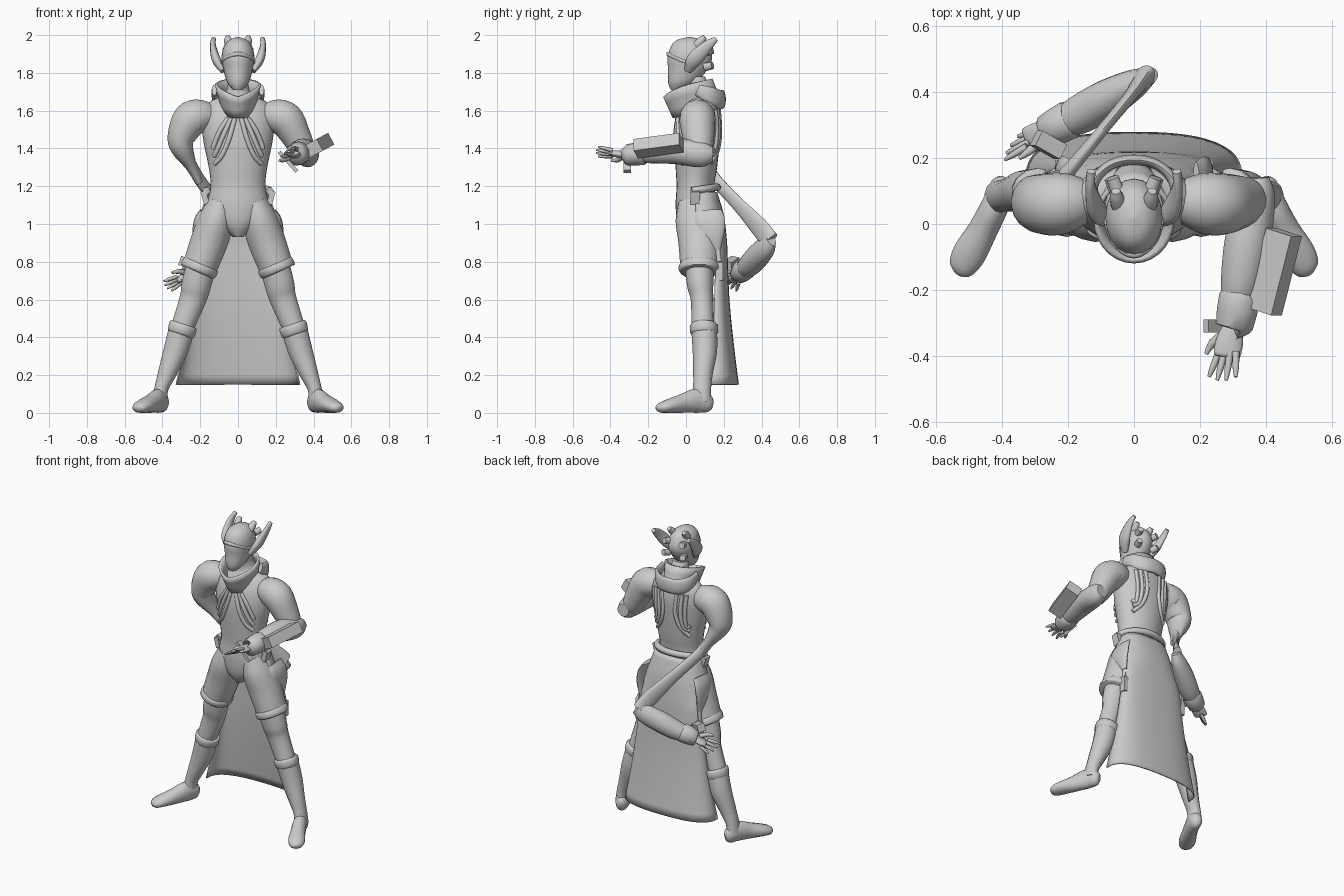
import bpy, bmesh, math
from mathutils import Vector, Matrix
from mathutils.bvhtree import BVHTree

cube = bpy.data.objects.get("Cube")
if cube:
    bpy.data.objects.remove(cube, do_unlink=True)

grey = bpy.data.materials.new("plain grey")
grey.use_nodes = True
shade = (.6, .6, .6, 1)
grey.diffuse_color = shade
grey.node_tree.nodes["Principled BSDF"].inputs["Base Color"].default_value = shade
AXES = {"x": Vector((1, 0, 0)), "y": Vector((0, 1, 0)), "z": Vector((0, 0, 1))}


def finish(name, bm, smooth=True):
    """Turn a bmesh into a named, shaded object."""
    bmesh.ops.recalc_face_normals(bm, faces=bm.faces)
    mesh = bpy.data.meshes.new(name)
    bm.to_mesh(mesh)
    bm.free()
    mesh.materials.append(grey)
    obj = bpy.data.objects.new(name, mesh)
    bpy.context.collection.objects.link(obj)
    if smooth:
        bpy.ops.object.select_all(action="DESELECT")
        obj.select_set(True)
        bpy.context.view_layer.objects.active = obj
        bpy.ops.object.shade_smooth_by_angle(angle=math.radians(50))
    return obj


def bridge(bm, rings, closed=True):
    """Join neighbouring rings of vertices with quads."""
    count = len(rings[0])
    for low, high in zip(rings, rings[1:]):
        for i in range(count if closed else count - 1):
            j = (i + 1) % count
            bm.faces.new((low[i], low[j], high[j], high[i]))


def spline(rows, steps):
    """Smooth interpolation through rows of equal length."""
    if steps < 2:
        return rows
    out = []
    last = len(rows) - 1
    for i in range(last):
        a, b, c, d = (rows[max(0, min(last, i + k))] for k in (-1, 0, 1, 2))
        for s in range(steps):
            t = s / steps
            out.append([q + t / 2 * (r - p + t * (2*p - 5*q + 4*r - w + t * (3*(q - r) + w - p)))
                        for p, q, r, w in zip(a, b, c, d)])
    return out + [rows[-1]]


def tube(name, rows, ref="y", flat=False, sides=14, steps=4, mirror=False):
    """Loft ellipses (x, y, z, radius along ref, other radius) along a path."""
    for sign in ((1, -1) if mirror else (1,)):
        path = [[sign * r[0], *r[1:]] if len(r) == 5 else [sign * r[0], *r[1:], r[3]] for r in rows]
        path = spline(path, steps)
        bm = bmesh.new()
        rings = []
        for i, (x, y, z, ra, rb) in enumerate(path):
            before, after = path[max(0, i - 1)], path[min(len(path) - 1, i + 1)]
            along = AXES["z"] if flat else (Vector(after[:3]) - Vector(before[:3])).normalized()
            u = AXES[ref] - along * AXES[ref].dot(along)
            u.normalize()
            v = along.cross(u)
            angles = [math.tau * k / sides for k in range(sides)]
            rings.append([bm.verts.new(Vector((x, y, z)) + u * max(ra, .002) * math.cos(a)
                                       + v * max(rb, .002) * math.sin(a)) for a in angles])
        bridge(bm, rings)
        bm.faces.new(rings[0])
        bm.faces.new(rings[-1])
        label = name if not mirror else ("left_" if sign > 0 else "right_") + name
        obj = finish(label, bm)
    return obj


def box(name, centre, size, turn=(0, 0, 0)):
    bm = bmesh.new()
    spin = Matrix.LocRotScale(Vector(centre), None, None)
    for angle, axis in zip(turn, "XYZ"):
        spin = spin @ Matrix.Rotation(math.radians(angle), 4, axis)
    bmesh.ops.create_cube(bm, size=1, matrix=spin @ Matrix.Diagonal((*size, 1)))
    return finish(name, bm, smooth=False)


def hand(side, wrist, tip, spread, normal):
    """Palm, four fingers and a thumb between wrist and fingertip."""
    wrist, tip, spread = Vector(wrist), Vector(tip), Vector(spread).normalized()
    reach = tip - wrist
    knuckle = wrist + reach * .5
    tube(side + "_palm", [(*wrist, .022, .03), (*(wrist + reach * .25), .02, .042),
                          (*knuckle, .015, .042), (*(knuckle + reach * .06), .008, .035)], normal)
    for k in range(4):
        root = knuckle - reach * .04 + spread * (k - 1.5) * .02
        end = wrist + reach * (1 - .06 * abs(k - 1.5)) + spread * (k - 1.5) * .032
        tube(side + "_finger", [(*root, .011), (*root.lerp(end, .6), .01), (*end, .005)],
             normal, sides=8, steps=2)
    root = wrist + reach * .15 + spread * .025
    tube(side + "_thumb", [(*root, .015), (*(root + spread * .035 + reach * .15), .013),
                           (*(root + spread * .05 + reach * .35), .006)], normal, sides=8, steps=2)


# Torso and neck
torso = tube("torso", [(0, .05, .93, .025, .06), (0, .055, 1, .11, .1), (0, .055, 1.1, .16, .11),
                       (0, .05, 1.2, .145, .1), (0, .055, 1.3, .155, .11), (0, .06, 1.45, .185, .12),
                       (0, .07, 1.56, .19, .115), (0, .08, 1.64, .16, .09), (0, .08, 1.69, .07, .07),
                       (0, .05, 1.78, .05, .05)], "x", flat=True, sides=28)
surface = BVHTree.FromPolygons([v.co for v in torso.data.vertices],
                               [p.vertices[:] for p in torso.data.polygons])

# Cords wrapped over the chest and back
for k in range(3):
    chest = [(.02 + .02*k, 1.57), (.05 + .03*k, 1.46 + .02*k), (.1 + .03*k, 1.36 + .03*k), (.17, 1.31 + .04*k)]
    back = [(.06 + .04*k, 1.62), (.05 + .035*k, 1.48), (.08 + .03*k, 1.38), (.17, 1.31 + .04*k)]
    for name, line, y in (("chest_cord", chest, -.08), ("back_cord", back, .2)):
        rows = [(*surface.find_nearest(Vector((x, y, z)))[0], .013) for x, z in line]
        tube(name, rows, "y", sides=8, mirror=True)

# Head with brow ridge
tube("head", [(0, -.05, 1.71, .025, .03), (0, -.02, 1.75, .058, .075), (0, .01, 1.82, .078, .105),
              (0, .02, 1.88, .087, .118), (0, .02, 1.94, .075, .1), (0, .02, 1.975, .045, .065),
              (0, .02, 1.99, .005, .005)], "x", flat=True, sides=20)
tube("brow_ridge", [(-.083, .02, 1.85, .012), (-.06, -.055, 1.88, .01), (0, -.093, 1.9, .012),
                    (.06, -.055, 1.88, .01), (.083, .02, 1.85, .012)], "z", sides=8)
# Horns and head studs
tube("horn", [(.08, .01, 1.81, .02, .015), (.115, .045, 1.87, .042, .024),
              (.132, .11, 1.94, .03, .016), (.13, .16, 1.98, .013)], "y", mirror=True)
tube("crown_horn", [(.045, .05, 1.94, .024), (.052, .08, 1.97, .022), (.055, .1, 1.99, .014)],
     "x", sides=10, mirror=True)
for x, z in ((.05, 1.91), (.055, 1.83)):
    tube("head_stud", [(x, .1, z, .022), (x * 1.3, .14, z + .01, .02)], "z", sides=10, steps=1, mirror=True)

# Tall collar, low at the chin and high behind the neck
bm = bmesh.new()
rings = []
for level in (0, .35, .7, 1):
    ring = []
    for k in range(28):
        a = math.tau * k / 28
        rear = (1 - math.cos(a)) / 2
        front_y, back_y = -.07 - .05 * level, .2 - .06 * level
        width = .085 + .037 * level
        low, high = 1.56 + .06 * rear, 1.67 + .1 * rear ** .6
        ring.append(bm.verts.new((width * math.sin(a), front_y + (back_y - front_y) * rear,
                                  low + (high - low) * level)))
    rings.append(ring)
bridge(bm, rings)
finish("collar", bm).modifiers.new("thickness", "SOLIDIFY").thickness = .015
tube("collar_roll", [(.125, .06, 1.71, .03, .014), (.12, .13, 1.68, .045, .016), (.07, .18, 1.66, .05, .016),
                     (0, .195, 1.66, .05, .016), (-.07, .18, 1.66, .05, .016),
                     (-.12, .13, 1.68, .045, .016), (-.125, .06, 1.71, .03, .014)], "z")

# Shorts and rolled cuffs
tube("shorts_leg", [(.085, .06, 1.12, .1, .07), (.115, .065, 1.02, .12, .095), (.155, .07, .9, .11, .1),
                    (.205, .07, .765, .1, .092)], "y", sides=18, mirror=True)
tube("shorts_cuff", [(.196, .07, .79, .1, .092), (.2, .07, .78, .108, .1), (.208, .07, .755, .108, .1),
                     (.212, .07, .745, .098, .09)], "y", sides=18, steps=2, mirror=True)
# Legs, boots and feet
tube("leg", [(.19, .07, .8, .078, .08), (.22, .075, .68, .07, .08), (.24, .085, .6, .06, .072),
             (.3, .09, .44, .06, .06)], "y", mirror=True)
tube("boot", [(.295, .095, .455, .068, .07), (.33, .1, .33, .065, .066), (.375, .09, .21, .052, .05),
              (.405, .085, .13, .048, .038), (.415, .08, .06, .055, .04)], "y", mirror=True)
tube("boot_cuff", [(.288, .095, .47, .066, .07), (.291, .095, .46, .075, .077),
                   (.3, .095, .425, .073, .075), (.303, .095, .415, .064, .068)], "y", steps=2, mirror=True)
tube("foot", [(.39, .135, .045, .03, .02), (.4, .115, .05, .05, .037), (.42, .06, .065, .065, .043),
              (.46, -.02, .05, .05, .046), (.5, -.09, .037, .037, .052), (.525, -.135, .026, .026, .04),
              (.535, -.15, .02, .012, .015)], "z", mirror=True)

# Coat skirt hanging behind the legs
bm = bmesh.new()
rings = []
for z, width, edge, back in spline([(1.17, .16, .06, .165), (1.05, .2, .05, .2), (.93, .22, .1, .215),
                                    (.85, .22, .15, .22), (.6, .25, .15, .23), (.35, .29, .14, .255),
                                    (.15, .33, .13, .28)], 3):
    turns = [math.pi * (k / 24 - .5) for k in range(25)]
    rings.append([bm.verts.new((width * math.copysign(abs(math.sin(a)) ** .8, a),
                                edge + (back - edge) * max(0, math.cos(a)) ** .7, z)) for a in turns])
bridge(bm, rings, closed=False)
finish("coat_skirt", bm).modifiers.new("thickness", "SOLIDIFY").thickness = .008

# Belt roll, hip pockets, clips and straps
arc = [math.pi * k / 8 for k in range(9)]
tube("belt", [(.168 * math.cos(a), .03 + .135 * math.sin(a), 1.175 + .02 * math.sin(a), .02) for a in arc],
     "z", sides=10)
tube("hip_pocket", [(.19, .12, 1.07, .07, .012), (.213, .125, 1.02, .08, .02), (.222, .14, .94, .065, .02),
                    (.215, .165, .86, .02, .015)], "y", mirror=True)
tube("hip_strap", [(.215, .165, .88, .014, .01), (.225, .175, .8, .014, .01)], "y", sides=8, mirror=True)
for side, sign in (("left", 1), ("right", -1)):
    box(side + "_hip_buckle", (.225 * sign, .175, .75), (.03, .04, .1))
    box(side + "_belt_clip", (.175 * sign, .05, 1.14), (.03, .05, .07), (0, 15 * sign, 0))

# Left arm, bent forward
tube("left_upper_arm", [(.15, .07, 1.57, .07, .07), (.2, .065, 1.57, .09, .09), (.255, .06, 1.55, .095, .095),
                        (.305, .065, 1.47, .085, .08), (.345, .07, 1.39, .07, .065),
                        (.36, .07, 1.34, .05, .045)], "y", sides=18)
tube("left_forearm", [(.37, .14, 1.37, .04, .04), (.37, .08, 1.37, .07, .06), (.345, -.05, 1.385, .068, .07),
                      (.325, -.17, 1.38, .06, .062), (.31, -.25, 1.37, .045, .045)], "z", sides=18)
tube("left_cuff", [(.325, -.21, 1.375, .05, .05), (.32, -.225, 1.375, .062, .064),
                   (.305, -.31, 1.365, .056, .058), (.302, -.32, 1.365, .04, .04)], "z", steps=2)
box("left_arm_box", (.425, -.145, 1.415), (.09, .25, .07), (0, -28, -16))
box("wrist_plate", (.265, -.31, 1.33), (.14, .04, .02), (0, 48, 0))
hand("left", (.3, -.31, 1.365), (.265, -.48, 1.385), (-.8, 0, -.5), "z")

# Right arm, drawn thin behind the back and folded at the low elbow
tube("right_upper_arm", [(-.15, .07, 1.57, .07, .07), (-.2, .065, 1.57, .09, .09),
                         (-.255, .06, 1.55, .095, .095), (-.3, .065, 1.46, .085, .075),
                         (-.295, .075, 1.4, .075, .06), (-.25, .11, 1.31, .05, .032),
                         (-.205, .14, 1.22, .03, .02)], "y", sides=18)
tube("right_sleeve_stretch", [(-.25, .11, 1.32, .03, .03), (-.2, .16, 1.23, .035, .022),
                              (-.1, .28, 1.1, .04, .018), (-.01, .39, .98, .055, .02),
                              (.03, .445, .91, .055, .03)], "z")
tube("right_forearm", [(.045, .45, .92, .045, .025), (0, .425, .88, .062, .045), (-.08, .38, .83, .066, .06),
                       (-.16, .335, .78, .06, .06), (-.23, .3, .75, .045, .045)], "z", sides=18)
tube("right_cuff", [(-.19, .32, .77, .05, .05), (-.2, .315, .765, .06, .06),
                    (-.265, .28, .735, .052, .052), (-.27, .277, .733, .035, .035)], "z", steps=2)
box("right_arm_box", (-.26, .24, .79), (.09, .05, .05), (0, 20, -28))
hand("right", (-.25, .285, .74), (-.385, .225, .665), (-.4, -.7, .5), "z")
